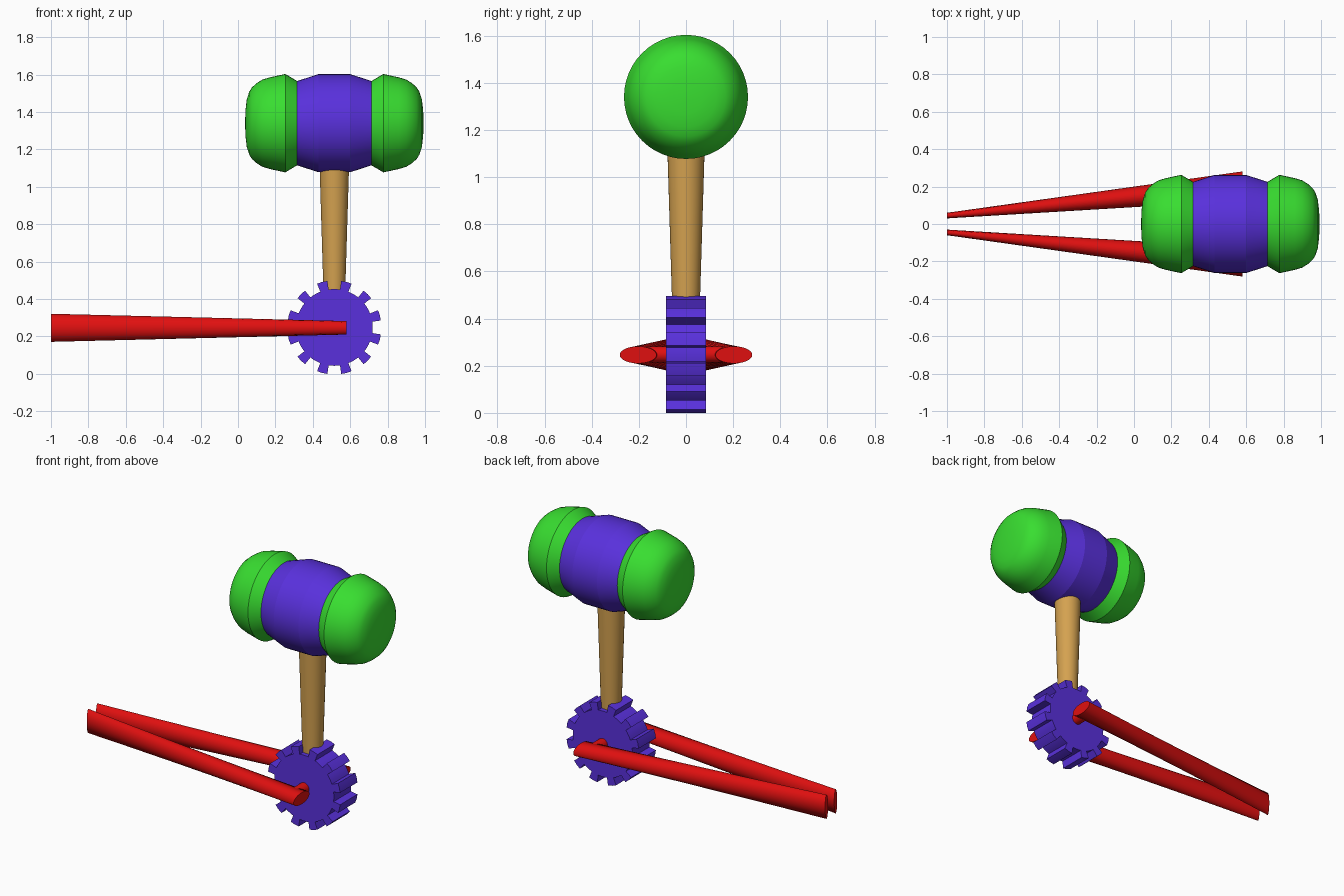
import bpy, bmesh, math
from mathutils import Matrix, Vector

if "Cube" in bpy.data.objects:
    bpy.data.objects.remove(bpy.data.objects["Cube"])

def material(name, rgb):
    m = bpy.data.materials.new(name)
    m.diffuse_color = (*rgb, 1)
    m.use_nodes = True
    m.node_tree.nodes["Principled BSDF"].inputs["Base Color"].default_value = m.diffuse_color
    return m

GREEN = material("green", (0.04, 0.73, 0.03))
PURPLE = material("purple", (0.10, 0.03, 0.72))
RED = material("red", (0.74, 0.005, 0.005))
WOOD = material("tan wood", (0.66, 0.36, 0.08))

CX = 0.515           # hammer and gear centre line
HEAD_Z, HUB_Z = 1.34, 0.248

def loft(name, rings, mat, angle=30):
    """Bridge equal-length rings of points and cap both ends."""
    bm = bmesh.new()
    loops = [[bm.verts.new(p) for p in ring] for ring in rings]
    n = len(loops[0])
    for a, b in zip(loops, loops[1:]):
        for i in range(n):
            j = (i + 1) % n
            bm.faces.new((a[i], a[j], b[j], b[i]))
    bm.faces.new(loops[0])
    bm.faces.new(loops[-1])
    bmesh.ops.recalc_face_normals(bm, faces=bm.faces)
    me = bpy.data.meshes.new(name)
    bm.to_mesh(me)
    bm.free()
    ob = bpy.data.objects.new(name, me)
    bpy.context.collection.objects.link(ob)
    me.materials.append(mat)
    bpy.ops.object.select_all(action='DESELECT')
    ob.select_set(True)
    bpy.context.view_layer.objects.active = ob
    bpy.ops.object.shade_smooth_by_angle(angle=math.radians(angle))
    return ob

def ring(centre, u, v, ru, rv, n=40):
    c, u, v = Vector(centre), Vector(u), Vector(v)
    return [c + u * ru * math.cos(2 * math.pi * i / n) + v * rv * math.sin(2 * math.pi * i / n)
            for i in range(n)]

X, Y, Z = (1, 0, 0), (0, 1, 0), (0, 0, 1)

# Mallet head: purple barrel and two rounded green caps
barrel = [(-0.2, 0.225), (-0.085, 0.262), (0.085, 0.262), (0.2, 0.225)]
cap = [(0.195, 0.223), (0.262, 0.263), (0.345, 0.245), (0.385, 0.233), (0.415, 0.214),
       (0.44, 0.192), (0.455, 0.168), (0.468, 0.128), (0.475, 0.07), (0.477, 0.01)]

def x_rings(profile, side=1):
    return [ring((CX + side * x, 0, HEAD_Z), Y, Z, r, r, 48) for x, r in profile]

loft("head_barrel", x_rings(barrel), PURPLE, 10)
loft("head_cap_right", x_rings(cap), GREEN)
loft("head_cap_left", x_rings(cap, -1), GREEN)

# Tapered handle
loft("handle", [ring((CX, 0, 0.4), X, Y, 0.057, 0.057),
                ring((CX, 0, 1.15), X, Y, 0.08, 0.08)], WOOD)

# Gear with twelve teeth, a gap pointing straight up
outline = []
for k in range(12):
    mid = 15 + 30 * k
    for off, r in ((-10.5, 0.205), (-6.5, 0.205), (-6.5, 0.251), (0, 0.252),
                   (6.5, 0.251), (6.5, 0.205), (10.5, 0.205), (15, 0.205)):
        a = math.radians(mid + off)
        outline.append((CX + r * math.cos(a), HUB_Z + r * math.sin(a)))
loft("gear", [[(x, y, z) for x, z in outline] for y in (-0.085, 0.085)], PURPLE)

# Axle through the gear
loft("axle", [ring((CX, y, HUB_Z), X, Z, 0.034, 0.034, 32) for y in (-0.19, 0.19)], RED)

# Pair of tapering oval arms reaching left
for side, name in ((-1, "arm_front"), (1, "arm_back")):
    loft(name, [ring((-1, side * 0.045, 0.246), Y, Z, 0.015, 0.075),
                ring((0.58, side * 0.203, 0.246), Y, Z, 0.078, 0.036)], RED, 40)
